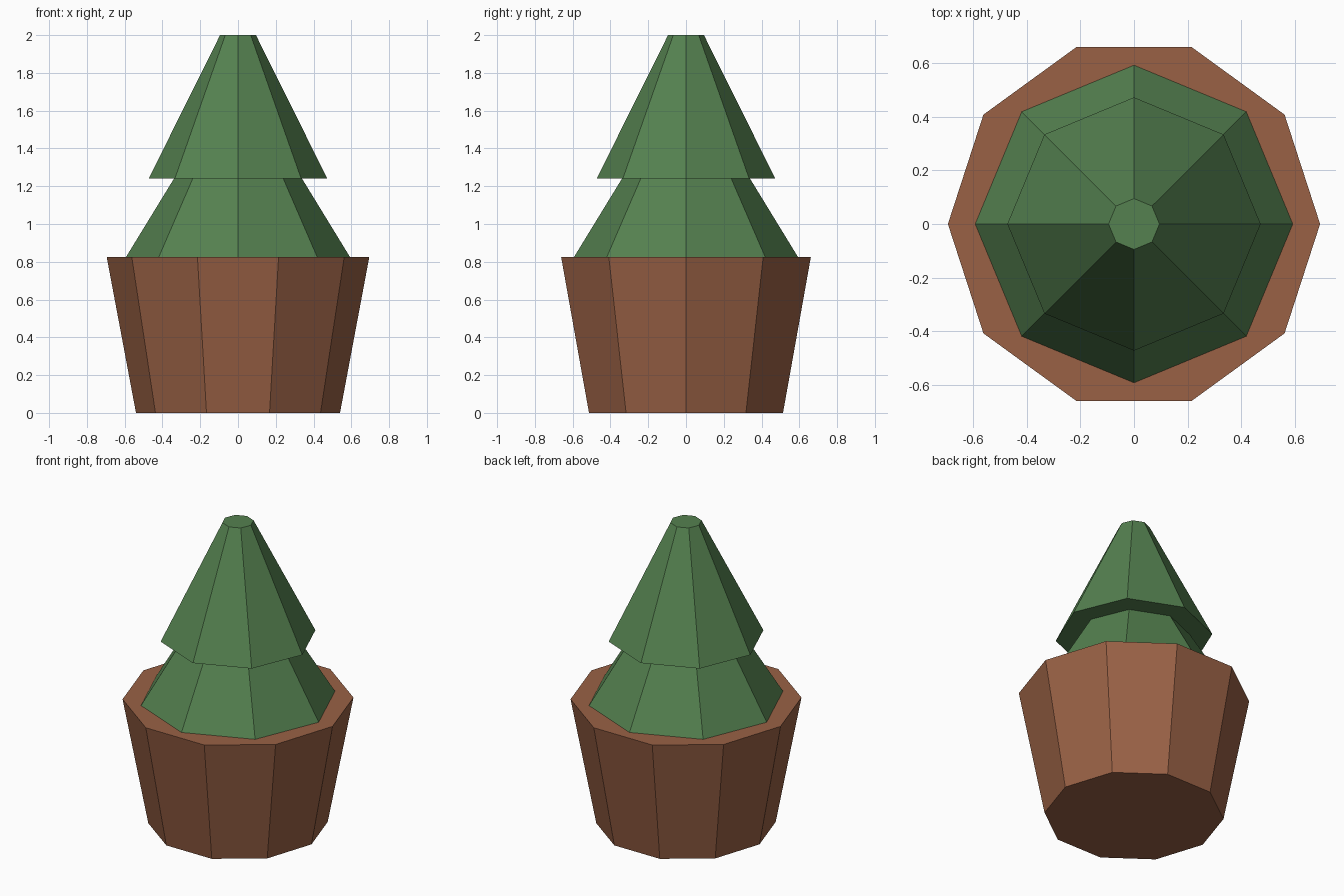
import bpy
import bmesh
from math import cos, sin, tau

if "Cube" in bpy.data.objects:
    bpy.data.objects.remove(bpy.data.objects["Cube"])


def material(name, color):
    mat = bpy.data.materials.new(name)
    mat.diffuse_color = color
    mat.use_nodes = True
    mat.node_tree.nodes["Principled BSDF"].inputs["Base Color"].default_value = mat.diffuse_color
    return mat


def frustum(name, sides, r_low, z_low, r_high, z_high, mat):
    """Closed, flat-shaded frustum with one corner on the +x axis."""
    bm = bmesh.new()
    low, high = [
        [bm.verts.new((r * cos(tau * i / sides), r * sin(tau * i / sides), z))
         for i in range(sides)]
        for r, z in ((r_low, z_low), (r_high, z_high))
    ]
    bm.faces.new(low[::-1])
    bm.faces.new(high)
    for i in range(sides):
        j = (i + 1) % sides
        bm.faces.new((low[i], low[j], high[j], high[i]))
    mesh = bpy.data.meshes.new(name)
    bm.to_mesh(mesh)
    bm.free()
    mesh.materials.append(mat)
    obj = bpy.data.objects.new(name, mesh)
    bpy.context.collection.objects.link(obj)
    return obj


brown = material("terracotta", (0.32, 0.12, 0.06, 1))
green = material("foliage_green", (0.09, 0.22, 0.08, 1))

# Ten-sided tapered pot
frustum("pot", 10, 0.54, 0.0, 0.695, 0.825, brown)

# Two eight-sided foliage tiers, the lower one running up inside the upper
frustum("lower_foliage", 8, 0.593, 0.825, 0.18, 1.50, green)
frustum("upper_foliage", 8, 0.473, 1.24, 0.095, 2.0, green)
